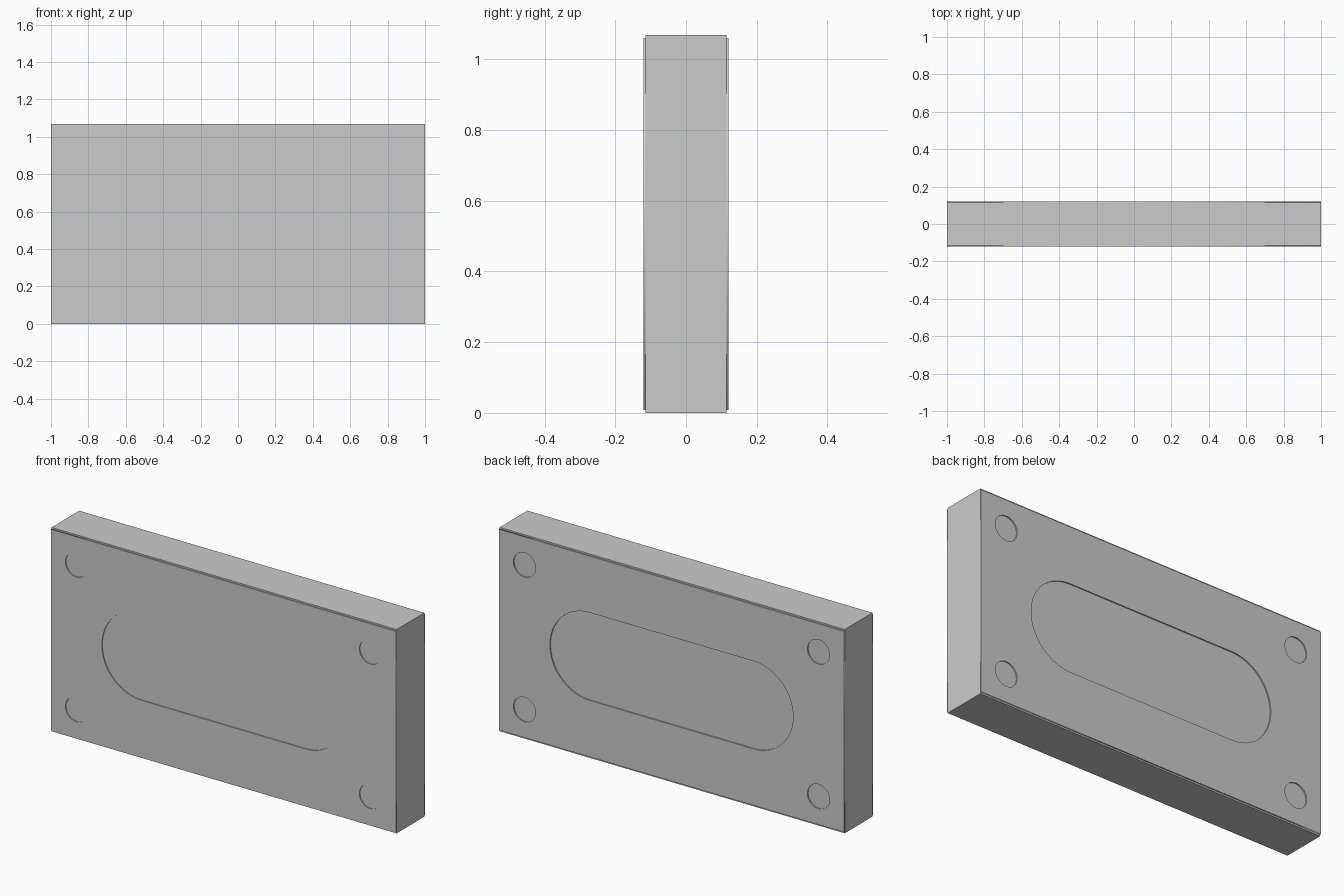
import bpy, math

if "Cube" in bpy.data.objects:
    bpy.data.objects.remove(bpy.data.objects["Cube"])

W, H, T = 2.0, 1.068, 0.24      # overall size
STEP = 0.008                    # setback of the face plates at top and bottom
FRONT, BACK = 0.005, 0.006      # face plate thicknesses
MID = H / 2


def arc(cx, cz, r, a0, a1, n):
    return [(cx + r * math.cos(math.radians(a0 + (a1 - a0) * i / n)),
             cz + r * math.sin(math.radians(a0 + (a1 - a0) * i / n)))
            for i in range(n + 1)]


def face_plate(name, y_min, y_max):
    """Flat plate with a central slot and four corner holes cut through."""
    cu = bpy.data.curves.new(name, 'CURVE')
    cu.dimensions = '2D'
    cu.fill_mode = 'BOTH'
    cu.extrude = (y_max - y_min) / 2
    outline = [(-W / 2, STEP), (W / 2, STEP), (W / 2, H - STEP), (-W / 2, H - STEP)]
    slot = arc(0.475, MID, 0.23, -90, 90, 32) + arc(-0.475, MID, 0.23, 90, 270, 32)
    holes = [arc(sx * 0.852, MID + sz * 0.379, 0.064, 0, 360, 40)[:-1]
             for sx in (-1, 1) for sz in (-1, 1)]
    for loop in [outline, slot] + holes:
        sp = cu.splines.new('POLY')
        sp.points.add(len(loop) - 1)
        for p, (x, z) in zip(sp.points, loop):
            p.co = (x, z, 0, 1)
        sp.use_cyclic_u = True
    ob = bpy.data.objects.new(name, cu)
    bpy.context.collection.objects.link(ob)
    ob.rotation_euler = (math.pi / 2, 0, 0)
    ob.location.y = (y_min + y_max) / 2
    bpy.ops.object.select_all(action='DESELECT')
    ob.select_set(True)
    bpy.context.view_layer.objects.active = ob
    bpy.ops.object.convert(target='MESH')


# core block, whose faces form the floors of the recesses
y0, y1 = -T / 2 + FRONT, T / 2 - BACK
bpy.ops.mesh.primitive_cube_add(size=1, location=(0, (y0 + y1) / 2, MID))
core = bpy.context.object
core.name = "core_block"
core.scale = (W, y1 - y0, H)

# thin plates on the front and back
face_plate("front_plate", -T / 2, y0)
face_plate("back_plate", y1, T / 2)
